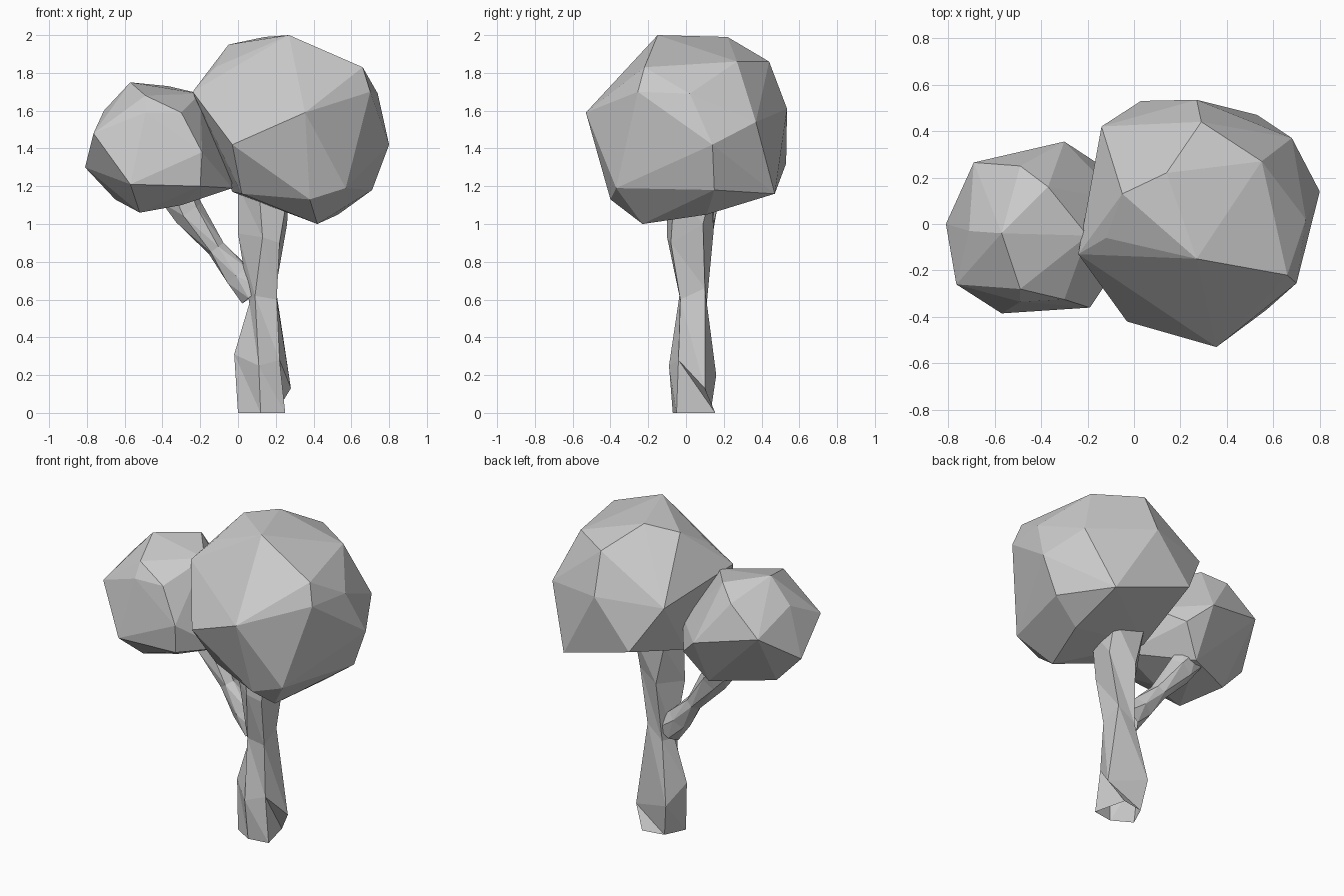
import bpy, bmesh, math
from mathutils import Vector


def finish(name, bm):
    bmesh.ops.recalc_face_normals(bm, faces=bm.faces)
    mesh = bpy.data.meshes.new(name)
    bm.to_mesh(mesh)
    bm.free()
    obj = bpy.data.objects.new(name, mesh)
    bpy.context.collection.objects.link(obj)
    return obj


def faceted_crown(name, corners):
    """Faceted foliage: the convex hull around a few corner points."""
    bm = bmesh.new()
    for c in corners:
        bm.verts.new(c)
    bmesh.ops.convex_hull(bm, input=bm.verts)
    loose = [v for v in bm.verts if not v.link_faces]
    bmesh.ops.delete(bm, geom=loose, context='VERTS')
    return finish(name, bm)


def skin(name, rings):
    """Open, triangulated tube through rings of equally many points."""
    bm = bmesh.new()
    loops = [[bm.verts.new(p) for p in ring] for ring in rings]
    n = len(rings[0])
    for low, high in zip(loops, loops[1:]):
        for i in range(n):
            j = (i + 1) % n
            bm.faces.new((low[i], low[j], high[i]))
            bm.faces.new((low[j], high[j], high[i]))
    return finish(name, bm)


def round_ring(centre, ru, rv, twist, axis, sides=6):
    v_dir = axis.cross(Vector((1, 0, 0))).normalized()
    u_dir = v_dir.cross(axis)
    angles = [math.tau * i / sides + math.radians(twist) for i in range(sides)]
    return [Vector(centre) + u_dir * ru * math.cos(a) + v_dir * rv * math.sin(a)
            for a in angles]


# Large crown
faceted_crown("large_crown", [
    (.27, -.15, 2.0), (.14, .22, 1.99), (-.05, .13, 1.95), (-.12, -.06, 1.83),
    (-.24, -.13, 1.70), (.355, -.53, 1.59), (.66, -.22, 1.83), (.70, -.255, 1.70),
    (.74, .02, 1.69), (.80, .14, 1.42), (.55, .27, 1.86), (.29, .44, 1.86),
    (.68, .37, 1.54), (.27, .535, 1.61), (.03, .53, 1.32), (-.14, .42, 1.60),
    (.53, .47, 1.16), (.71, .15, 1.18), (.57, -.37, 1.19), (.38, -.40, 1.13),
    (.42, -.23, 1.0), (.53, .11, 1.05), (-.03, -.42, 1.42), (.02, -.25, 1.16),
    (-.03, .05, 1.17)])

# Small crown
faceted_crown("small_crown", [
    (-.57, -.04, 1.75), (-.37, .16, 1.73), (-.20, -.05, 1.69), (-.49, .25, 1.66),
    (-.69, .265, 1.49), (-.30, .355, 1.40), (-.71, -.03, 1.60), (-.81, 0, 1.30),
    (-.765, -.26, 1.48), (-.57, -.385, 1.21), (-.49, -.335, 1.59),
    (-.49, -.28, 1.68), (-.30, -.325, 1.59), (-.19, -.36, 1.38),
    (-.20, -.34, 1.20), (-.65, .02, 1.13), (-.52, -.21, 1.06), (-.30, -.17, 1.10),
    (-.03, -.12, 1.19), (-.05, .10, 1.40), (-.17, .27, 1.28), (-.30, .20, 1.10)])

# Trunk: irregular five-sided foot, narrow waist, wider top inside the crown
skin("trunk", [
    [(0, 0, 0), (.12, -.07, 0), (.25, -.05, 0), (.20, .155, 0), (.06, .13, 0)],
    [(-.02, .02, .31), (.11, -.09, .25), (.22, -.04, .28), (.28, .10, .13),
     (.03, .16, .20)],
    [(.06, .03, .58), (.09, -.035, .62), (.205, -.03, .60), (.20, .10, .66),
     (.09, .11, .58)],
    [(0, .01, .95), (.13, -.10, .93), (.22, -.08, .90), (.26, .09, 1.0),
     (.11, .145, .95)],
    [(0, .02, 1.2), (.11, -.10, 1.2), (.27, -.06, 1.2), (.26, .14, 1.2),
     (.05, .15, 1.2)]])

# Side branch
lean = Vector((-.6, .05, .8)).normalized()
skin("side_branch", [round_ring(*r, lean) for r in [
    ((.09, .05, .63), .085, .06, 0),
    ((.0, .06, .73), .075, .06, 20),
    ((-.115, .075, .87), .05, .055, 45),
    ((-.26, .09, 1.06), .085, .08, 65),
    ((-.33, .10, 1.17), .10, .09, 80)]])
